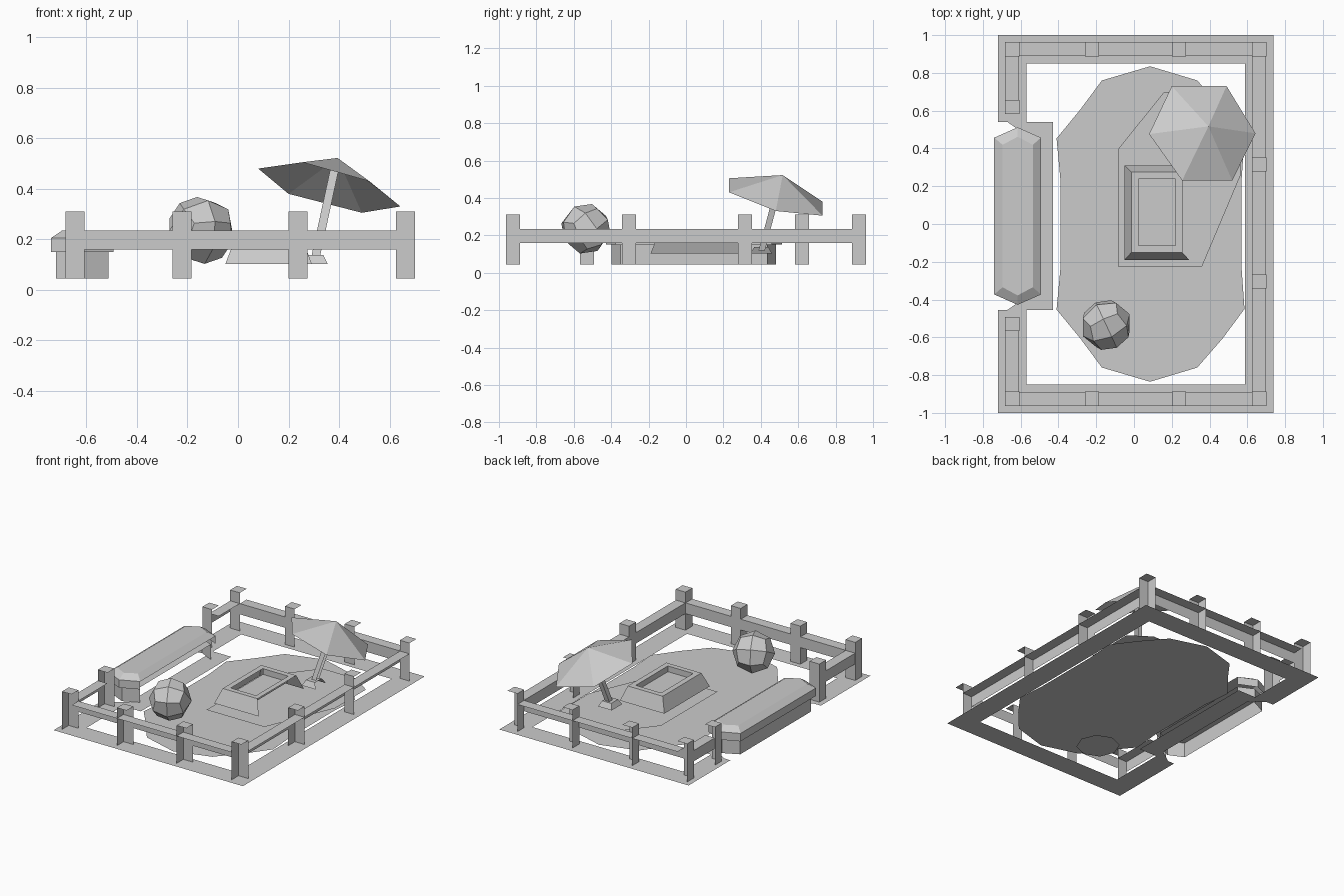
import bpy, bmesh
from math import radians
from mathutils import Vector, Matrix

old = bpy.data.objects.get("Cube")
if old:
    bpy.data.objects.remove(old, do_unlink=True)

GREY = (0.6, 0.6, 0.6, 1)
grey = bpy.data.materials.new("plain grey")
grey.use_nodes = True
grey.diffuse_color = GREY
grey.node_tree.nodes["Principled BSDF"].inputs["Base Color"].default_value = GREY

GROUND, SAND, BASE = 0.045, 0.05, 0.102
RIGHT, LEFT = Vector((-1, 0, 0)), Vector((1, 0, 0))
FRONT, BACK = Vector((0, -1, 0)), Vector((0, 1, 0))


def finish(name, bm):
    mesh = bpy.data.meshes.new(name)
    bm.to_mesh(mesh)
    bm.free()
    mesh.materials.append(grey)
    obj = bpy.data.objects.new(name, mesh)
    bpy.context.collection.objects.link(obj)
    return obj


def sheet(name, points, z):
    """Flat polygon facing up."""
    bm = bmesh.new()
    face = bm.faces.new([bm.verts.new((x, y, z)) for x, y in points])
    face.normal_update()
    if face.normal.z < 0:
        face.normal_flip()
    return finish(name, bm)


def loft(name, rings, open_sides=()):
    """Skin stacked rings, close the top, and leave out sides facing given ways."""
    bm = bmesh.new()
    loops = [[bm.verts.new(p) for p in ring] for ring in rings]
    for a, b in zip(loops, loops[1:]):
        for i in range(len(a)):
            j = (i + 1) % len(a)
            bm.faces.new((a[i], a[j], b[j], b[i]))
    bm.faces.new(loops[-1])
    bm.normal_update()
    gone = [f for f in bm.faces if any(f.normal.dot(d) > 0.8 for d in open_sides)]
    bmesh.ops.delete(bm, geom=gone, context='FACES')
    return finish(name, bm)


def rect(x0, x1, y0, y1, z):
    return [(x0, y0, z), (x1, y0, z), (x1, y1, z), (x0, y1, z)]


def box(name, x0, x1, y0, y1, z0, z1, open_sides=()):
    return loft(name, [rect(x0, x1, y0, y1, z0), rect(x0, x1, y0, y1, z1)], open_sides)


# Border of the plot, with a recess beside the bench
def strip(name, x0, x1, y0, y1):
    sheet(name, [(x0, y0), (x1, y0), (x1, y1), (x0, y1)], GROUND)


strip("border_front", -0.72, 0.738, -1, -0.85)
strip("border_back", -0.72, 0.738, 0.85, 1)
strip("border_left", 0.587, 0.738, -0.85, 0.85)
strip("border_right_back", -0.72, -0.57, 0.54, 0.85)
strip("border_right_front", -0.72, -0.57, -0.85, -0.455)
sheet("border_recess", [(-0.67, 0.54), (-0.57, 0.47), (-0.57, -0.385), (-0.67, -0.455),
                        (-0.43, -0.455), (-0.43, 0.54)], GROUND)

# Fence posts, open towards the left and the outer end
W = 0.0375
XL, XR, YE = 0.663, -0.645, 0.925
spots = [(x, s * YE) for s in (-1, 1) for x in (XR, -0.222, 0.238, XL)]
spots += [(XL, -0.305), (XL, 0.315), (XR, 0.62), (XR, -0.53)]
for x, y in spots:
    box("fence_post", x - W, x + W, y - W, y + W, GROUND, 0.31,
        (LEFT, BACK if y > 0 else FRONT))

# Fence rails: a top and one side each
R = W - 0.001
for s, outer in ((-1, FRONT), (1, BACK)):
    box("fence_rail", XR + W, XL - W, s * YE - R, s * YE + R, 0.16, 0.235,
        (outer, LEFT, RIGHT))
for x, y0, y1 in ((XL, -YE, YE), (XR, 0.62, YE), (XR, -YE, -0.53)):
    box("fence_rail", x - R, x + R, y0 + W, y1 - W, 0.16, 0.235, (LEFT, FRONT, BACK))

# Sand bed, a lopsided many-sided patch mirrored front to back
bed = [(0.57, 0.24), (0.585, 0.45), (0.47, 0.605), (0.335, 0.76), (0.085, 0.835),
       (-0.17, 0.76), (-0.285, 0.605), (-0.41, 0.453), (-0.39, 0.24)]
sheet("sand_bed", bed + [(x, -y) for x, y in reversed(bed)], SAND)
sheet("sand_patch", [(-0.085, -0.225), (0.36, -0.225), (0.565, 0.26), (0.565, 0.6),
                     (0.42, 0.7), (0.16, 0.7), (-0.085, 0.395)], SAND + 0.01)

# Raised sand block with a sunken middle
loft("sand_block", [rect(-0.05, 0.292, -0.19, 0.31, BASE),
                    rect(-0.013, 0.256, -0.15, 0.275, 0.2),
                    rect(0.025, 0.22, -0.115, 0.238, 0.2),
                    rect(0.025, 0.22, -0.115, 0.238, 0.16)], (LEFT,))


# Bench: elongated six-sided plan, slab with a bevelled top
def bench_ring(w, y_end, taper, z):
    cx, cy = -0.616, 0.042
    return [(cx + a * w, cy + b, z) for a, b in
            ((-1, -y_end + taper), (0, -y_end), (1, -y_end + taper),
             (1, y_end - taper), (0, y_end), (-1, y_end - taper))]


loft("bench_base", [bench_ring(0.104, 0.44, 0.05, GROUND),
                    bench_ring(0.104, 0.44, 0.05, 0.15)], (LEFT,))
loft("bench_seat", [bench_ring(0.124, 0.47, 0.055, 0.15), bench_ring(0.124, 0.47, 0.055, 0.205),
                    bench_ring(0.08, 0.42, 0.043, 0.235)], (LEFT,))

# Ball made of flat four-sided facets
bm = bmesh.new()
bmesh.ops.create_cube(bm, size=1)
bmesh.ops.subdivide_edges(bm, edges=bm.edges[:], cuts=1, use_grid_fill=True)
for v in bm.verts:
    v.co = v.co.normalized() * 0.137
turn = Matrix.Rotation(radians(25), 4, 'Z') @ Matrix.Rotation(radians(30), 4, 'X')
bmesh.ops.transform(bm, matrix=Matrix.Translation((-0.147, -0.535, 0.235)) @ turn, verts=bm.verts)
finish("ball", bm)

# Flat disc under the ball
bm = bmesh.new()
bmesh.ops.create_circle(bm, cap_ends=True, segments=8, radius=0.14,
                        matrix=Matrix.Translation((-0.145, -0.535, 0)))
finish("ball_disc", bm)

# Parasol canopy: tilted six-sided cone sheet
apex = Vector((0.394, 0.517, 0.522))
rim = [(0.2, 0.73, 0.38), (0.49, 0.73, 0.305), (0.643, 0.48, 0.33),
       (0.52, 0.23, 0.43), (0.255, 0.23, 0.505), (0.08, 0.476, 0.48)]
bm = bmesh.new()
top = bm.verts.new(apex)
edge = [bm.verts.new(p) for p in rim]
for i in range(6):
    bm.faces.new((edge[(i + 1) % 6], edge[i], top))
finish("parasol_canopy", bm)

# Parasol pole and foot
P = 0.017
low, high = Vector((0.305, 0.405, 0.12)), Vector((0.386, 0.505, 0.495))
loft("parasol_pole", [rect(c.x - P, c.x + P, c.y - P, c.y + P, c.z) for c in (low, high)], (LEFT,))
loft("parasol_foot", [rect(0.25, 0.355, 0.345, 0.46, BASE),
                      rect(0.268, 0.338, 0.365, 0.44, 0.138)], (LEFT,))
